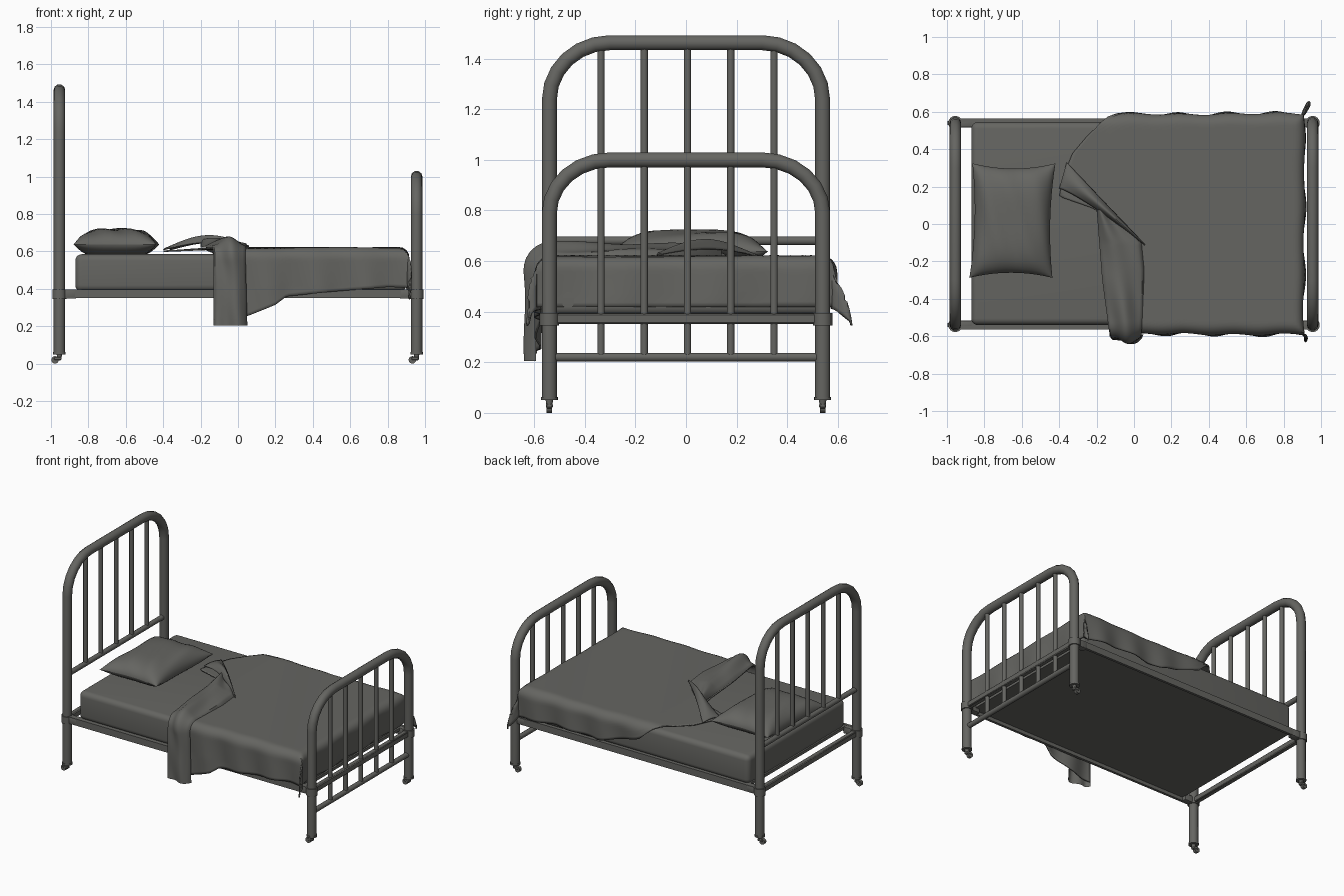
import bpy, bmesh, math
from math import sin, cos, pi
from mathutils import Matrix

if "Cube" in bpy.data.objects:
    bpy.data.objects.remove(bpy.data.objects["Cube"])

grey = bpy.data.materials.new("dark_warm_grey")
grey.diffuse_color = (0.13, 0.13, 0.12, 1)
grey.use_nodes = True
grey.node_tree.nodes["Principled BSDF"].inputs["Base Color"].default_value = grey.diffuse_color


def add(name, mesh):
    ob = bpy.data.objects.new(name, mesh)
    bpy.context.collection.objects.link(ob)
    mesh.materials.clear()
    mesh.materials.append(grey)
    return ob


def tube(name, pts, r):
    cu = bpy.data.curves.new(name, 'CURVE')
    cu.dimensions = '3D'
    cu.bevel_depth, cu.bevel_resolution, cu.use_fill_caps = r, 3, True
    sp = cu.splines.new('POLY')
    sp.points.add(len(pts) - 1)
    for p, co in zip(sp.points, pts):
        p.co = (*co, 1)
    tmp = bpy.data.objects.new("tmp", cu)
    bpy.context.collection.objects.link(tmp)
    dg = bpy.context.evaluated_depsgraph_get()
    me = bpy.data.meshes.new_from_object(tmp.evaluated_get(dg))
    bpy.data.objects.remove(tmp)
    return add(name, me)


def box(name, lo, hi, bevel=0.0, seg=3):
    bm = bmesh.new()
    bmesh.ops.create_cube(bm, size=1)
    for v in bm.verts:
        v.co = [l + (c + 0.5) * (h - l) for c, l, h in zip(v.co, lo, hi)]
    if bevel:
        bmesh.ops.bevel(bm, geom=bm.edges[:], offset=bevel, segments=seg, profile=0.5, affect='EDGES')
    me = bpy.data.meshes.new(name)
    bm.to_mesh(me)
    bm.free()
    return add(name, me)


def cone(name, loc, r1, r2, depth, axis='Z'):
    rot = {'Z': Matrix(), 'X': Matrix.Rotation(pi / 2, 4, 'Y'), 'Y': Matrix.Rotation(pi / 2, 4, 'X')}[axis]
    bm = bmesh.new()
    bmesh.ops.create_cone(bm, cap_ends=True, segments=16, radius1=r1, radius2=r2,
                          depth=depth, matrix=Matrix.Translation(loc) @ rot)
    me = bpy.data.meshes.new(name)
    bm.to_mesh(me)
    bm.free()
    return add(name, me)


def sheet(name, f, nu, nv, thick=0.0):
    vs = [f(i / nu, j / nv) for i in range(nu + 1) for j in range(nv + 1)]
    w = nv + 1
    fs = [(i * w + j, (i + 1) * w + j, (i + 1) * w + j + 1, i * w + j + 1)
          for i in range(nu) for j in range(nv)]
    me = bpy.data.meshes.new(name)
    me.from_pydata(vs, [], fs)
    ob = add(name, me)
    if thick:
        m = ob.modifiers.new("thickness", 'SOLIDIFY')
        m.thickness, m.offset = thick, -1
    return ob


def table(pts, x):
    # smooth lookup in a short list of (x, value) pairs
    if x <= pts[0][0]:
        return pts[0][1]
    for (a, p), (b, q) in zip(pts, pts[1:]):
        if x <= b:
            return p + (q - p) * (x - a) / (b - a)
    return pts[-1][1]


PX, PY, R = 0.955, 0.54, 0.031


def bed_end(name, x, top, corner, low, low_r):
    # bent tube frame, cross tube and five spindles
    half = [(PY, 0.055)] + [(0.3 + 0.24 * cos(a), top - corner + corner * sin(a))
                            for a in [k * pi / 12 for k in range(7)]]
    path = half + [(-y, z) for y, z in reversed(half)]
    tube(name + "_frame", [(x, y, z) for y, z in path], R)
    tube(name + "_cross_tube", [(x, -PY, low), (x, PY, low)], low_r)
    for k in range(-2, 3):
        y = k * 0.171 + 0.006
        tube(name + "_spindle", [(x, y, low), (x, y, top - 0.005)], 0.015)
    box(name + "_base_rail", (x - 0.018, -PY, 0.352), (x + 0.018, PY, 0.392), 0.005, 1)
    for y in (-PY, PY):
        # collar, bracket to the side rail, and caster
        cone("corner_collar", (x, y, 0.37), 0.038, 0.038, 0.05)
        d = -1 if x > 0 else 1
        box("rail_bracket", (min(x, x + d * 0.09), y - 0.024, 0.347),
            (max(x, x + d * 0.09), y + 0.024, 0.396), 0.008, 2)
        cone("leg_ferrule", (x, y, 0.056), 0.034, 0.034, 0.012)
        cone("caster_stem", (x, y, 0.042), 0.011, 0.016, 0.03)
        box("caster_fork", (x - 0.03, y - 0.014, 0.018), (x + 0.012, y + 0.014, 0.038), 0.005, 1)
        cone("caster_wheel", (x - 0.023, y, 0.02), 0.02, 0.02, 0.022, 'Y')


bed_end("headboard", -PX, 1.463, 0.225, 0.68, 0.018)
bed_end("footboard", PX, 1.0, 0.21, 0.22, 0.018)

# Side rails as angle irons, with the base panel between them
for s in (-1, 1):
    ys = sorted((s * 0.545, s * 0.563))
    box("side_rail", (-PX, ys[0], 0.35), (PX, ys[1], 0.397))
box("base_panel", (-0.87, -0.55, 0.375), (0.9, 0.55, 0.395))
box("mattress", (-0.87, -0.54, 0.385), (0.9, 0.545, 0.585), 0.035, 5)


# Pillow, two halves meeting at a pinched seam
def pillow_point(side):
    def f(a, b):
        u, v = -cos(pi * a), -cos(pi * b)
        h = max(0, (1 - u ** 4) * (1 - v ** 4)) ** 0.6
        x = -0.65 + 0.222 * u * (1 - 0.09 * (1 - v * v)) + 0.008 * v
        y = 0.018 + 0.306 * v * (1 - 0.09 * (1 - u * u))
        dent = 0.005 * sin(9 * u + 4 * v) * h
        z = 0.637 + (0.083 * h + dent if side else -0.053 * min(1, 1.3 * h))
        return (x, y, z)
    return f


sheet("pillow_top", pillow_point(True), 24, 24)
sheet("pillow_bottom", pillow_point(False), 24, 24)

# Blanket: a flat cloth position (s, t) bent over the mattress edges
EX, EY = 0.86, 0.53


def edge(d, r, h):
    a = min(d / r, pi / 2)
    return (r + h) * sin(a), (r + h) * cos(a) - r - max(0, d - r * pi / 2)


def drape(s, t, h):
    ds, dt = max(0, s - EX), max(0, abs(t) - EY)
    ox, zx = edge(ds, 0.05, h)
    oy, zy = edge(dt, 0.06, h)
    m = max(0, min(ds, dt) - 0.08)
    y = min(abs(t), EY) + oy + 0.4 * m
    return (min(s, EX) + ox + 0.15 * m, math.copysign(y, t), 0.62 + min(zx, zy) - 0.4 * m)


HEAD = [(-0.98, -0.13), (-0.6, -0.13), (-0.3, -0.17), (0.08, -0.2), (0.19, -0.4), (0.3, -0.38),
        (0.42, -0.33), (0.5, -0.25), (0.55, -0.18), (0.6, -0.05)]
HEM_FRONT = [(-0.13, -0.95), (0.05, -0.93), (0.2, -0.87), (0.26, -0.825), (0.5, -0.8), (0.8, -0.775), (1.0, -0.78)]
HEM_BACK = [(-0.4, 0.53), (-0.2, 0.58), (-0.05, 0.67), (0.27, 0.765), (0.6, 0.75), (1.0, 0.78)]


def blanket_point(u, w):
    s0 = table(HEAD, -0.98 + 1.58 * w)
    s = s0 + (1.09 - s0) * u
    lo, hi = table(HEM_FRONT, s), table(HEM_BACK, s)
    t = lo + (hi - lo) * w
    hang = min(1, max(0, abs(t) - EY) / 0.25)
    foot = min(1, max(0, s - EX) / 0.2)
    h = 0.003 * sin(7 * s + 4 * t) + hang * 0.012 * sin(24 * s + 3 * t) + foot * 0.009 * sin(17 * t)
    if s < -0.1 and t > 0:
        h -= 0.04 * (-0.1 - s)
    return drape(s, t, h)


sheet("blanket", blanket_point, 70, 90, 0.008)

# Turned-back strip of the blanket, hanging down the front side
FOLD = [(-0.98, 0.05), (-0.6, 0.04), (-0.25, 0.055), (-0.1, 0.04), (0.0, -0.05), (0.14, -0.2)]


def fold_point(u, w):
    t = -0.98 + 1.12 * w
    a, b = table(HEAD, min(t, 0.08)), table(FOLD, t)
    s = a + (b - a) * u + 0.006 * sin(14 * t) * sin(pi * u)
    puff = max(0, sin(pi * u)) ** 0.45
    h = 0.002 + puff * (0.04 + 0.012 * sin(2.5 * pi * u + 5 * t) + 0.006 * sin(16 * t + 6 * u))
    return drape(s, t, h)


sheet("blanket_fold", fold_point, 24, 70)


# Turned edge running out to the loose corner
def corner_point(u, w):
    ax, ay = -0.4 + 0.45 * w, 0.19 - 0.3 * w ** 1.2
    bx, by = -0.36 + 0.42 * w, 0.33 - 0.44 * w
    h = 0.03 * sin(pi * u) * (0.3 + sin(pi * w)) + 0.03 * sin(pi * w)
    return (ax + (bx - ax) * u, ay + (by - ay) * u, 0.612 + 0.012 * w + h)


sheet("loose_corner", corner_point, 12, 30, 0.006)

# Smooth shading with sharp edges kept; outward normals
bpy.ops.object.select_all(action='DESELECT')
for ob in bpy.data.objects:
    bm = bmesh.new()
    bm.from_mesh(ob.data)
    if ob.name.startswith(("blanket", "loose", "pillow")):
        up = sum(f.normal.z * f.calc_area() for f in bm.faces)
        if (up < 0) != (ob.name == "pillow_bottom"):
            bmesh.ops.reverse_faces(bm, faces=bm.faces[:])
    else:
        bmesh.ops.recalc_face_normals(bm, faces=bm.faces[:])
    bm.to_mesh(ob.data)
    bm.free()
    ob.select_set(True)
    bpy.context.view_layer.objects.active = ob
bpy.ops.object.shade_smooth_by_angle(angle=math.radians(40))
